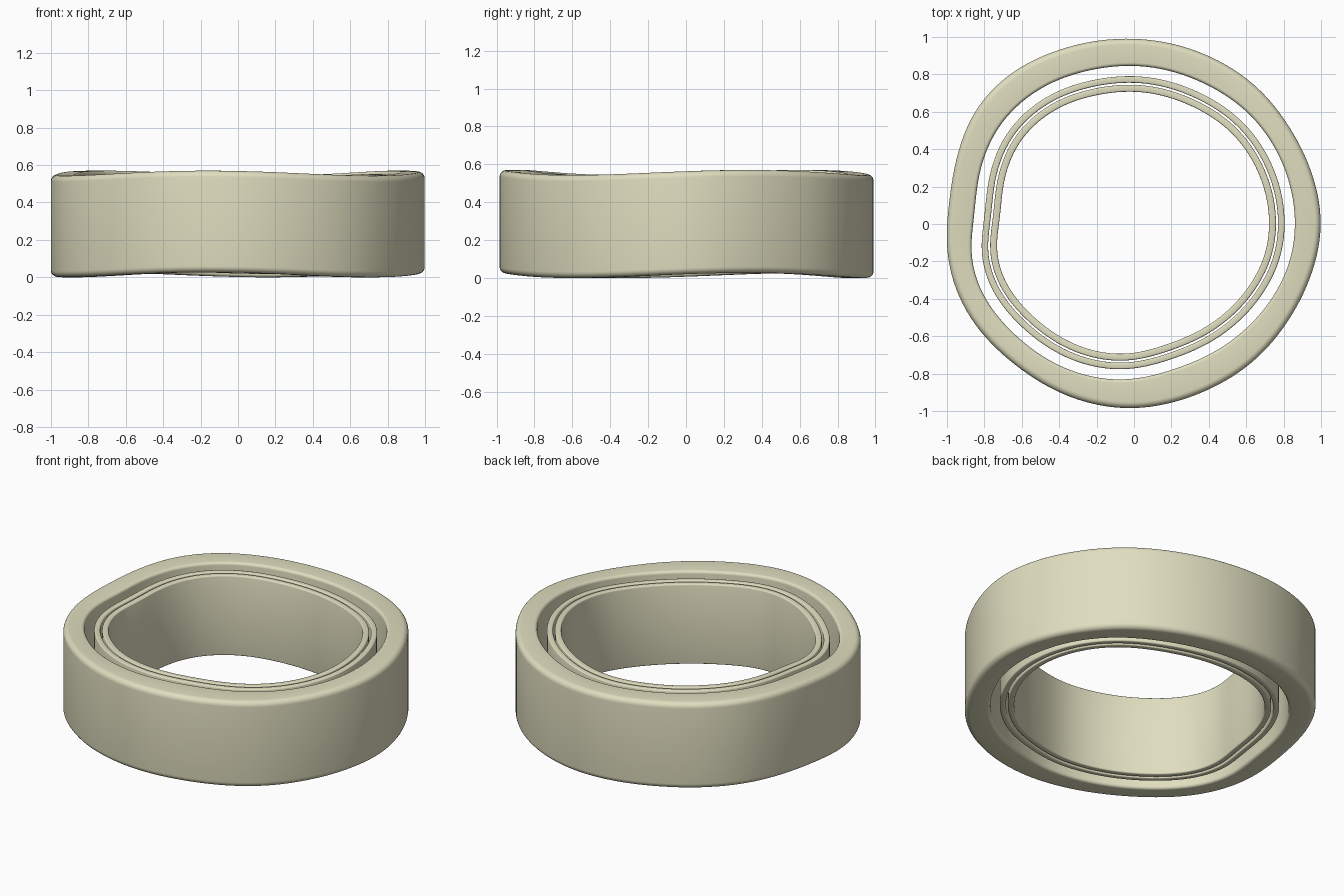
import bpy, bmesh, math

if "Cube" in bpy.data.objects:
    bpy.data.objects.remove(bpy.data.objects["Cube"])

N = 144
# Plan outlines (x, y) read counter-clockwise
OUTSIDE = [(1, 0), (.957, .25), (.84, .50), (.65, .737), (.37, .91), (-.05, .99), (-.4, .93),
           (-.66, .803), (-.84, .618), (-.94, .38), (-.983, .13), (-1, -.12), (-.965, -.31),
           (-.865, -.515), (-.63, -.755), (-.31, -.935), (-.04, -.985), (.35, -.905),
           (.645, -.727), (.84, -.49), (.957, -.24)]
INSIDE = [(.86, .03), (.805, .295), (.63, .573), (.36, .757), (0, .845), (-.24, .82), (-.505, .72),
          (-.715, .53), (-.805, .345), (-.85, .05), (-.87, -.17), (-.81, -.37), (-.62, -.605),
          (-.33, -.785), (-.08, -.832), (.22, -.772), (.49, -.645), (.71, -.435), (.835, -.19)]


def radii(points):
    """Smooth periodic radius for N even angles through the given points."""
    tau = 2 * math.pi
    p = sorted((math.atan2(y, x) % tau, math.hypot(x, y)) for x, y in points)
    n = len(p)
    p = [(a - tau, r) for a, r in p] + p + [(a + tau, r) for a, r in p]
    result = []
    for i in range(N):
        a = tau * i / N
        k = next(j for j in range(n - 1, 2 * n + 1) if p[j][0] <= a < p[j + 1][0])
        (a0, r0), (a1, r1), (a2, r2), (a3, r3) = p[k - 1:k + 3]
        h = a2 - a1
        t = (a - a1) / h
        m1, m2 = (r2 - r0) / (a2 - a0) * h, (r3 - r1) / (a3 - a1) * h
        result.append((2*t**3 - 3*t*t + 1) * r1 + (t**3 - 2*t*t + t) * m1
                      + (3*t*t - 2*t**3) * r2 + (t**3 - t*t) * m2)
    for _ in range(8):  # relax small bumps
        result = [(result[i - 1] + 2 * result[i] + result[(i + 1) % N]) / 4 for i in range(N)]
    return result


mat = bpy.data.materials.new("warm beige")
mat.diffuse_color = (.74, .725, .52, 1)
mat.use_nodes = True
mat.node_tree.nodes["Principled BSDF"].inputs["Base Color"].default_value = mat.diffuse_color


def ring(name, outer, inner, z0, z1, r_out, r_in, steps):
    """Sweep a rounded rectangle between two outlines, with a three-fold wave in height."""
    corners = [(0, z0, r_out, 1, 1, -90), (0, z1, r_out, 1, -1, 0),
               (1, z1, r_in, -1, -1, 90), (1, z0, r_in, -1, 1, 180)]
    section = []  # (which outline, radial shift, height)
    for side, z, r, sx, sz, start in corners:
        for s in range(steps + 1):
            a = math.radians(start + 90 * s / steps)
            section.append((side, -sx * r + r * math.cos(a), z + sz * r + r * math.sin(a)))
    bm = bmesh.new()
    loops = []
    for i in range(N):
        a = 2 * math.pi * i / N
        wave = .0135 * math.cos(3 * (a - math.radians(20)))
        loop = []
        for side, shift, z in section:
            rad = (inner if side else outer)[i] + shift
            loop.append(bm.verts.new((rad * math.cos(a), rad * math.sin(a), z + wave)))
        loops.append(loop)
    m = len(section)
    for i in range(N):
        p, q = loops[i], loops[(i + 1) % N]
        for j in range(m):
            bm.faces.new((p[j], q[j], q[(j + 1) % m], p[(j + 1) % m]))
    bmesh.ops.recalc_face_normals(bm, faces=bm.faces)
    mesh = bpy.data.meshes.new(name)
    bm.to_mesh(mesh)
    bm.free()
    mesh.materials.append(mat)
    for f in mesh.polygons:
        f.use_smooth = True
    ob = bpy.data.objects.new(name, mesh)
    bpy.context.collection.objects.link(ob)


out, ins = radii(OUTSIDE), radii(INSIDE)


def inset(d):
    return [r - d for r in ins]


# Thick outer band and two thin nested bands
ring("outer_band", out, ins, .0135, .5565, .033, .018, 6)
ring("middle_band", inset(.055), inset(.09), .032, .538, .008, .008, 3)
ring("inner_band", inset(.101), inset(.138), .032, .538, .008, .008, 3)
